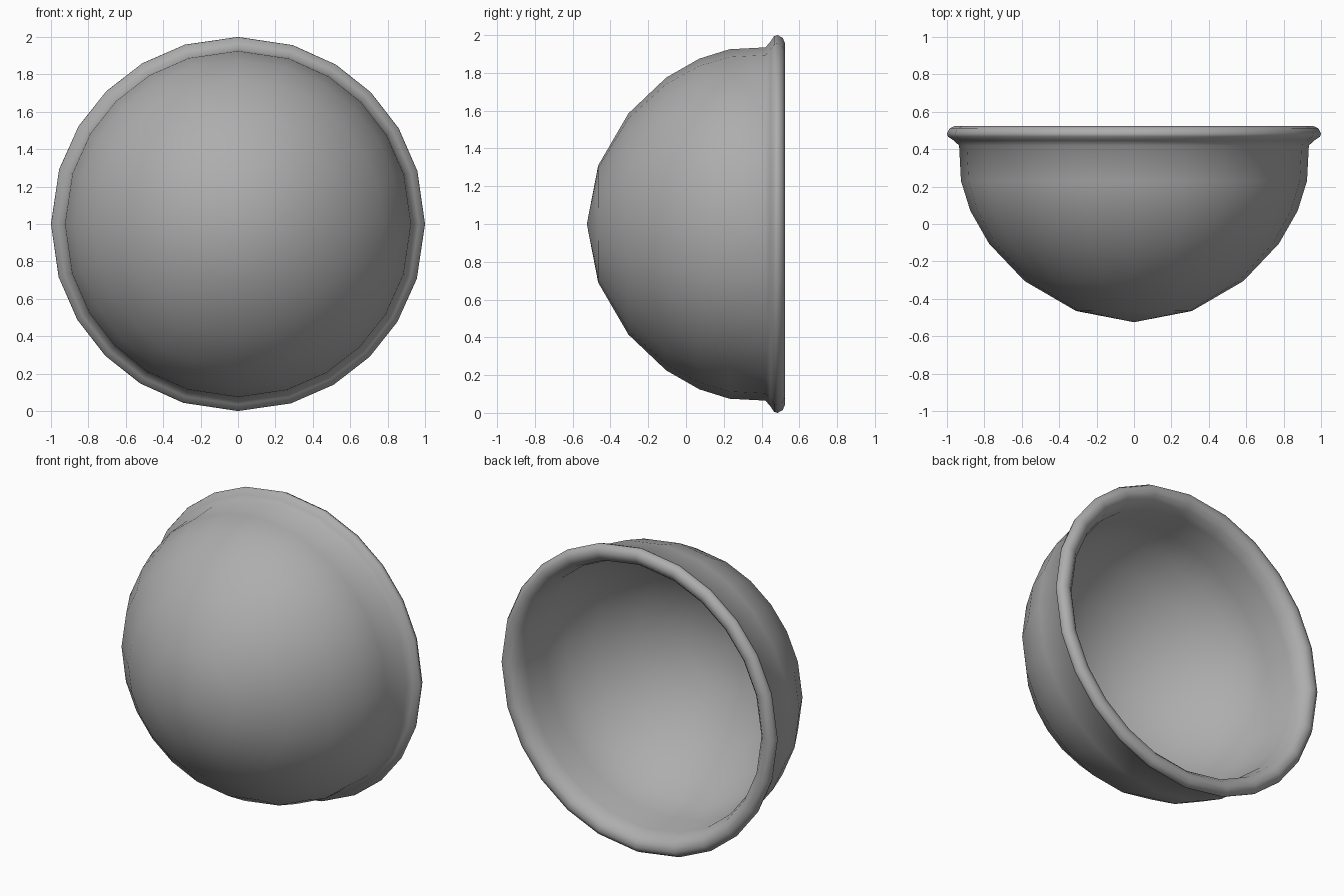
import bpy, bmesh
from math import sin, cos, radians

if "Cube" in bpy.data.objects:
    bpy.data.objects.remove(bpy.data.objects["Cube"])

# 24 sides, spaced slightly wider at the four axis points
ANGLES = [radians(90 * q + a) for q in range(4)
          for a in (0, 16.5, 30.8, 44.8, 58.5, 73)]
SIDES = len(ANGLES)

# Profile as (radius, y): outer shell, rolled rim, inner shell
outer = [(0, -0.525), (0.31, -0.465), (0.585, -0.305), (0.775, -0.105),
         (0.875, 0.07), (0.925, 0.23), (0.935, 0.42)]
rim = [(0.965, 0.447), (0.995, 0.467), (1.0, 0.485), (0.985, 0.512),
       (0.955, 0.525), (0.92, 0.515), (0.89, 0.485)]
inner = [(0.868, 0.42), (0.86, 0.24), (0.815, 0.09), (0.72, -0.07),
         (0.545, -0.255), (0.29, -0.405), (0, -0.46)]


def revolve(name, profile):
    """Spin a closed-at-the-axis profile around the y axis at z = 1."""
    bm = bmesh.new()
    rings = []
    for r, y in profile:
        if r == 0:
            rings.append([bm.verts.new((0, y, 1))] * SIDES)
        else:
            rings.append([bm.verts.new((r * cos(a), y, 1 + r * sin(a)))
                          for a in ANGLES])
    for a, b in zip(rings, rings[1:]):
        for i in range(SIDES):
            j = (i + 1) % SIDES
            corners = list(dict.fromkeys((a[i], a[j], b[j], b[i])))
            bm.faces.new(corners).smooth = True
    bmesh.ops.recalc_face_normals(bm, faces=bm.faces)
    mesh = bpy.data.meshes.new(name)
    bm.to_mesh(mesh)
    bm.free()
    obj = bpy.data.objects.new(name, mesh)
    bpy.context.collection.objects.link(obj)
    return obj


# Thin bowl lying on its side, opening towards the back
bowl = revolve("bowl", outer + rim + inner)

# Darker grey
grey = bpy.data.materials.new("dark_grey")
grey.diffuse_color = (0.42, 0.42, 0.42, 1)
grey.use_nodes = True
grey.node_tree.nodes["Principled BSDF"].inputs["Base Color"].default_value = grey.diffuse_color
bowl.data.materials.append(grey)
